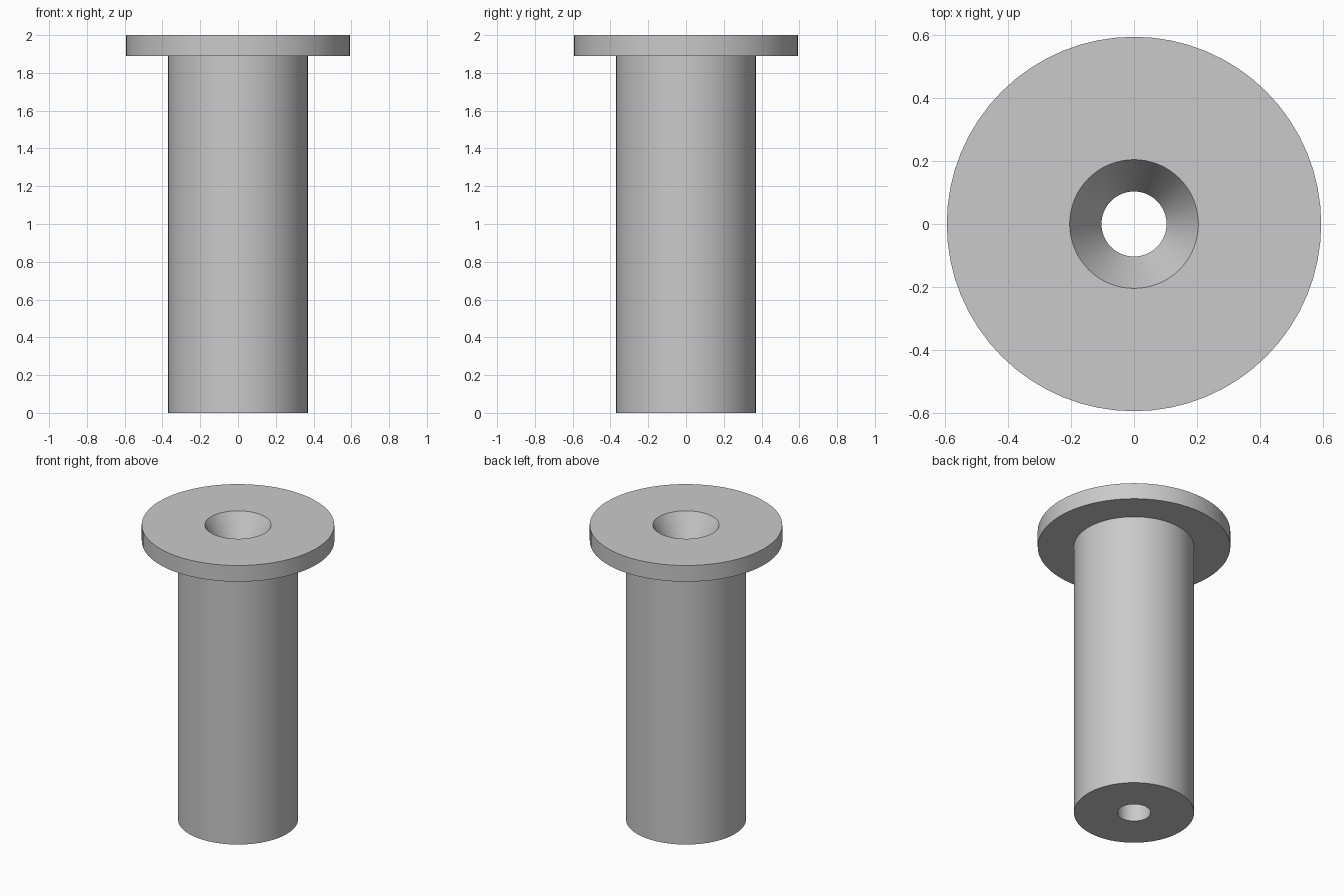
import bpy
import bmesh
import math

SEGMENTS = 64

cube = bpy.data.objects.get("Cube")
if cube:
    bpy.data.objects.remove(cube, do_unlink=True)

# Plain grey material
grey = bpy.data.materials.new("plain grey")
grey.use_nodes = True
colour = (0.59, 0.59, 0.59, 1)
grey.diffuse_color = colour
grey.node_tree.nodes["Principled BSDF"].inputs["Base Color"].default_value = colour


def lathe(name, profile, material):
    """Revolve a closed (radius, height) profile around the z axis."""
    bm = bmesh.new()
    rings = []
    for radius, z in profile:
        angles = [math.tau * i / SEGMENTS for i in range(SEGMENTS)]
        rings.append([bm.verts.new((radius * math.cos(a), radius * math.sin(a), z))
                      for a in angles])
    for lower, upper in zip(rings, rings[1:] + rings[:1]):
        for i in range(SEGMENTS):
            j = (i + 1) % SEGMENTS
            bm.faces.new((lower[i], lower[j], upper[j], upper[i]))
    bmesh.ops.recalc_face_normals(bm, faces=bm.faces)
    mesh = bpy.data.meshes.new(name)
    bm.to_mesh(mesh)
    bm.free()
    mesh.materials.append(material)
    obj = bpy.data.objects.new(name, mesh)
    bpy.context.collection.objects.link(obj)
    bpy.ops.object.select_all(action="DESELECT")
    obj.select_set(True)
    bpy.context.view_layer.objects.active = obj
    bpy.ops.object.shade_smooth_by_angle(angle=math.radians(25))
    return obj


# Dimensions of the shank, head and countersunk bore
shank_radius, head_radius = 0.37, 0.593
bore_radius, sink_radius = 0.103, 0.204
top, head_bottom, sink_bottom = 2.0, 1.89, 1.82

lathe("flanged_bushing", [
    (bore_radius, 0),
    (shank_radius, 0),
    (shank_radius, head_bottom),
    (head_radius, head_bottom),
    (head_radius, top),
    (sink_radius, top),
    (bore_radius, sink_bottom),
], grey)
